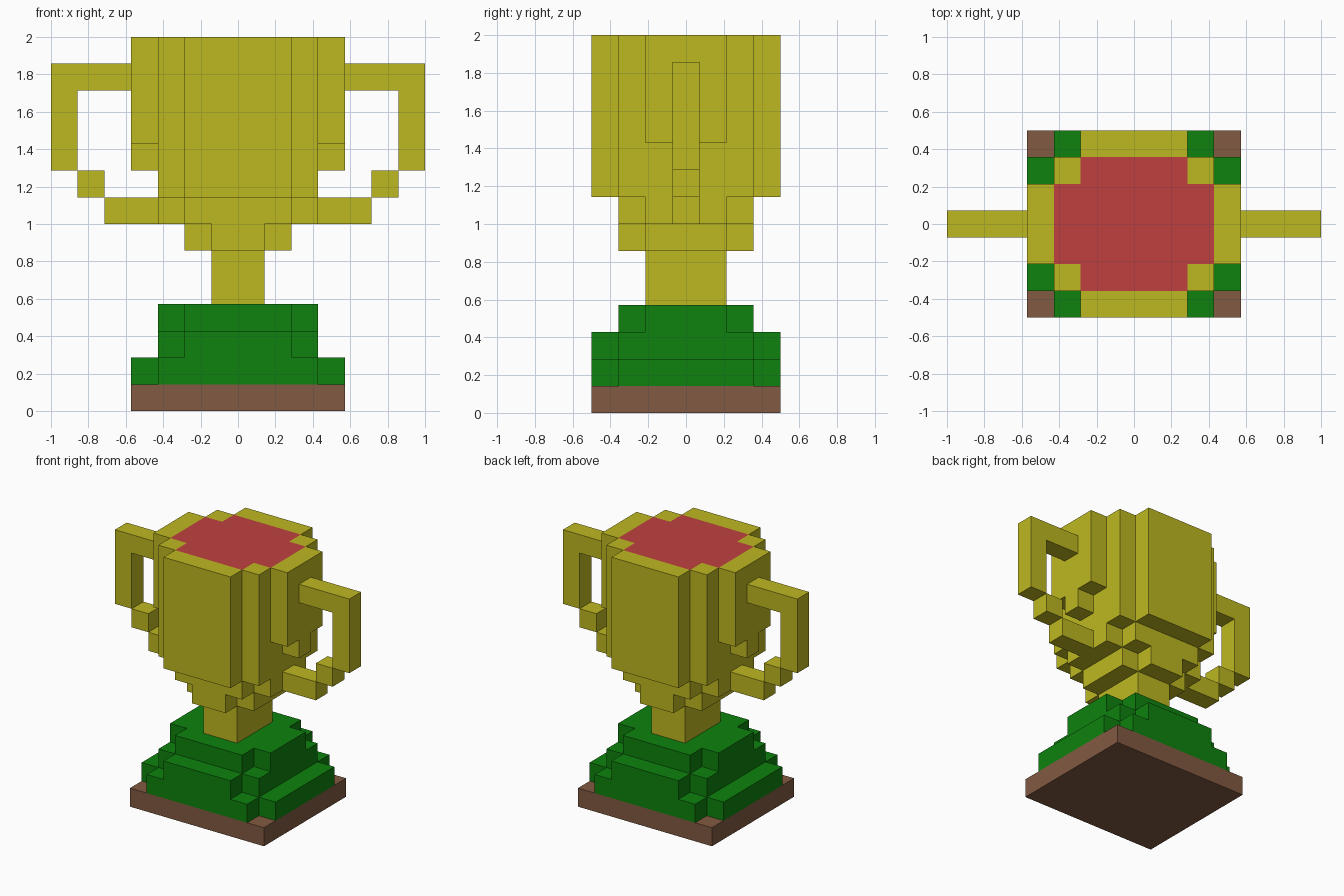
import bpy, bmesh

cube = bpy.data.objects.get("Cube")
if cube:
    bpy.data.objects.remove(cube, do_unlink=True)

U = 1 / 7  # one block


def material(name, rgb):
    m = bpy.data.materials.new(name)
    m.use_nodes = True
    m.diffuse_color = (*rgb, 1)
    bsdf = next(n for n in m.node_tree.nodes if n.type == 'BSDF_PRINCIPLED')
    bsdf.inputs["Base Color"].default_value = (*rgb, 1)
    return m


gold = material("gold", (0.515, 0.479, 0.015))
green = material("green", (0.0044, 0.223, 0.0044))
brown = material("brown", (0.223, 0.102, 0.054))
red = material("red", (0.527, 0.051, 0.051))


def outline(steps):
    """Stepped outline from (half width, half depth) pairs, widest last."""
    quarter = []
    for i, (x, y) in enumerate(steps):
        if i:
            quarter.append((steps[i - 1][0], y))
        quarter.append((x, y))
    back = quarter[::-1]  # right side up to the back edge
    return (back + [(-x, y) for x, y in quarter]
            + [(-x, -y) for x, y in back] + [(x, -y) for x, y in quarter])


def prism(bm, points, z0, z1, cap=True):
    """Extrude an outline between two heights; the top cap is optional."""
    low = [bm.verts.new((x * U, y * U, z0 * U)) for x, y in points]
    high = [bm.verts.new((x * U, y * U, z1 * U)) for x, y in points]
    bm.faces.new(low[::-1])
    if cap:
        bm.faces.new(high)
    n = len(points)
    for i in range(n):
        j = (i + 1) % n
        bm.faces.new((low[i], low[j], high[j], high[i]))


def finish(name, bm, *mats):
    mesh = bpy.data.meshes.new(name)
    bm.to_mesh(mesh)
    bm.free()
    for m in mats:
        mesh.materials.append(m)
    obj = bpy.data.objects.new(name, mesh)
    bpy.context.scene.collection.objects.link(obj)
    return obj


def stack(name, mat, layers):
    bm = bmesh.new()
    for z0, z1, steps in layers:
        prism(bm, outline(steps), z0, z1)
    return finish(name, bm, mat)


# Base, stepped plinth and stem
stack("base_slab", brown, [(0, 1, [(4, 3.5)])])
stack("plinth", green, [
    (1, 2, [(3, 3.5), (4, 2.5)]),
    (2, 3, [(2, 3.5), (3, 2.5)]),
    (3, 4, [(2, 2.5), (3, 1.5)]),
])
stack("stem", gold, [(4, 6, [(1, 1.5)])])

# Bowl underside and lower wall
stack("bowl_bottom", gold, [
    (6, 7, [(1, 2.5), (2, 1.5)]),
    (7, 8, [(2, 2.5), (3, 1.5)]),
    (8, 10, [(2, 3.5), (3, 2.5)]),
])

# Upper bowl, its top tiled into a gold rim and a red filling
RIM = [(2, 3.5), (3, 2.5), (4, 1.5)]
FILL = [(2, 2.5), (3, 1.5)]


def inside(x, y, steps):
    return any(abs(x) < a and abs(y) < b for a, b in steps)


bm = bmesh.new()
prism(bm, outline(RIM), 10, 14, cap=False)
xs, ys = (-4, -3, -2, 2, 3, 4), (-3.5, -2.5, -1.5, 1.5, 2.5, 3.5)
for x0, x1 in zip(xs, xs[1:]):
    for y0, y1 in zip(ys, ys[1:]):
        cx, cy = (x0 + x1) / 2, (y0 + y1) / 2
        if inside(cx, cy, RIM):
            corners = ((x0, y0), (x1, y0), (x1, y1), (x0, y1))
            face = bm.faces.new([bm.verts.new((x * U, y * U, 14 * U)) for x, y in corners])
            face.material_index = int(inside(cx, cy, FILL))
bmesh.ops.remove_doubles(bm, verts=bm.verts[:], dist=1e-4)
finish("bowl_top", bm, gold, red)

# Handles: (x0, x1, z0, z1) blocks, one block deep
HANDLE = [(4, 7, 12, 13), (6, 7, 9, 12), (5, 6, 8, 9), (3, 5, 7, 8), (3, 4, 9, 10)]
for side, s in (("left", 1), ("right", -1)):
    bm = bmesh.new()
    for x0, x1, z0, z1 in HANDLE:
        a, b = sorted((s * x0, s * x1))
        prism(bm, [(a, -0.5), (b, -0.5), (b, 0.5), (a, 0.5)], z0, z1)
    finish(side + "_handle", bm, gold)
